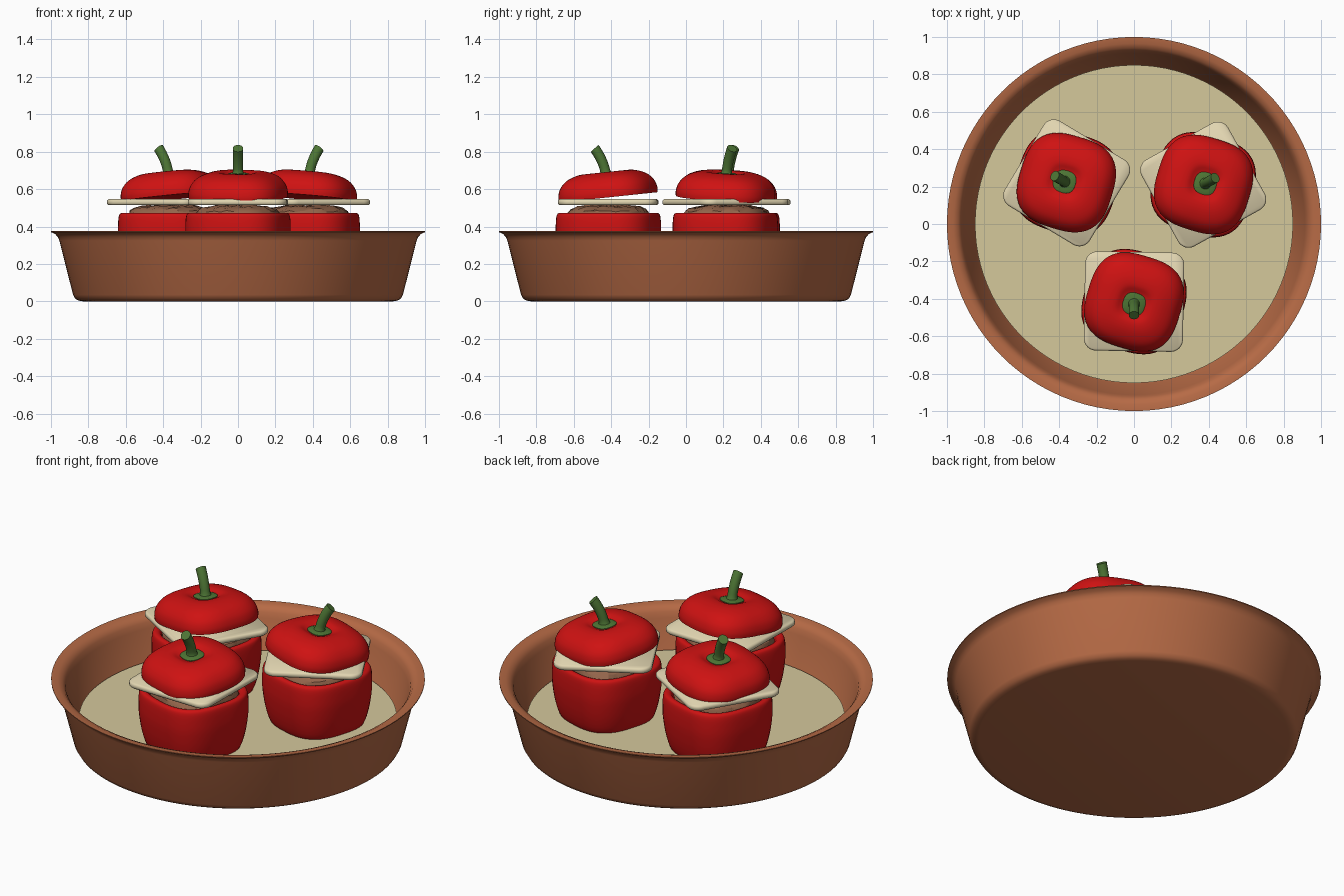
import bpy, bmesh, math, random
from mathutils import Vector, Matrix

if "Cube" in bpy.data.objects:
    bpy.data.objects.remove(bpy.data.objects["Cube"])

random.seed(4)


def material(name, rgb):
    m = bpy.data.materials.new(name)
    m.diffuse_color = (*rgb, 1)
    m.use_nodes = True
    m.node_tree.nodes["Principled BSDF"].inputs["Base Color"].default_value = m.diffuse_color
    return m


TERRACOTTA = material("terracotta", (0.47, 0.145, 0.06))
SAUCE = material("cream sauce", (0.66, 0.58, 0.33))
RED = material("pepper red", (0.62, 0.006, 0.006))
CHEESE = material("pale cheese", (0.76, 0.67, 0.44))
MEAT = material("brown filling", (0.29, 0.13, 0.07))
GREEN = material("stem green", (0.075, 0.18, 0.035))


def finish(name, bm, mat, matrix=Matrix(), angle=40):
    bmesh.ops.recalc_face_normals(bm, faces=bm.faces)
    me = bpy.data.meshes.new(name)
    bm.to_mesh(me)
    bm.free()
    me.materials.append(mat)
    ob = bpy.data.objects.new(name, me)
    bpy.context.collection.objects.link(ob)
    ob.matrix_world = matrix
    bpy.ops.object.select_all(action='DESELECT')
    ob.select_set(True)
    bpy.context.view_layer.objects.active = ob
    bpy.ops.object.shade_smooth_by_angle(angle=math.radians(angle))
    return ob


def skin(bm, rings):
    """Join consecutive rings; a ring of one vertex is a pole."""
    for a, b in zip(rings, rings[1:]):
        n = max(len(a), len(b))
        for i in range(n):
            j = (i + 1) % n
            if len(a) == 1:
                bm.faces.new((a[0], b[i], b[j]))
            elif len(b) == 1:
                bm.faces.new((a[i], a[j], b[0]))
            else:
                bm.faces.new((a[i], a[j], b[j], b[i]))


def lathe(name, profile, mat, matrix=Matrix(), n=64, power=2.0, jitter=0.0, angle=40):
    """Turn a profile of (radius, z) around z; power above 2 squares the section."""
    bm = bmesh.new()
    rings = []
    for r, z in profile:
        if r == 0:
            rings.append([bm.verts.new((0, 0, z))])
            continue
        ring = []
        for i in range(n):
            t = 2 * math.pi * i / n
            c, s = math.cos(t), math.sin(t)
            k = r * (abs(c) ** power + abs(s) ** power) ** (-1 / power)
            k += random.uniform(-jitter, jitter)
            ring.append(bm.verts.new((k * c, k * s, z + random.uniform(-jitter, jitter))))
        rings.append(ring)
    skin(bm, rings)
    return finish(name, bm, mat, matrix, angle)


def smooth_profile(pts, steps=4):
    """Catmull-Rom through the points."""
    out = []
    v = [Vector(p) for p in pts]
    for i in range(len(v) - 1):
        p0, p1, p2, p3 = v[max(i - 1, 0)], v[i], v[i + 1], v[min(i + 2, len(v) - 1)]
        for k in range(steps):
            t = k / steps
            q = 0.5 * (2 * p1 + (p2 - p0) * t + (2 * p0 - 5 * p1 + 4 * p2 - p3) * t * t
                       + (3 * p1 - p0 - 3 * p2 + p3) * t ** 3)
            out.append((max(q.x, 0), q.y))
    return out + [tuple(v[-1])]


def cheese_slice(name, matrix, half=0.265, corner=0.065, thick=0.032):
    bm = bmesh.new()
    rings = []
    for inset, z in ((0.008, 0), (0, 0.008), (0, thick - 0.008), (0.008, thick)):
        ring = []
        for q in range(4):
            for k in range(9):
                a = math.radians(90 * q + 90 * k / 8)
                cx = (half - corner) * (1 if q in (0, 3) else -1)
                cy = (half - corner) * (1 if q < 2 else -1)
                ring.append(bm.verts.new((cx + (corner - inset) * math.cos(a),
                                          cy + (corner - inset) * math.sin(a), z)))
        rings.append(ring)
    skin(bm, rings)
    bm.faces.new(rings[0])
    bm.faces.new(rings[-1])
    return finish(name, bm, CHEESE, matrix, 50)


def stem(name, matrix):
    """Bent tapered tube leaning to +x."""
    bm = bmesh.new()
    rings = []
    for i in range(11):
        t = i / 10
        tilt = 0.62 * t
        c = Vector((0.046 * t * t, 0, 0.11 + 0.158 * t))
        r = 0.026 + 0.016 * max(0, 1 - 4 * t) ** 2 + 0.002 * t
        rings.append([bm.verts.new(c + r * Vector((math.cos(a) * math.cos(tilt), math.sin(a),
                                                   -math.cos(a) * math.sin(tilt))))
                      for a in (2 * math.pi * k / 20 for k in range(20))])
    skin(bm, rings)
    bm.faces.new(rings[0])
    bm.faces.new(rings[-1])
    return finish(name, bm, GREEN, matrix)


# Baking dish and the sauce in it
lathe("dish", [(0, 0), (0.83, 0), (0.852, 0.004), (0.87, 0.014), (0.882, 0.035),
               (0.955, 0.325), (0.964, 0.345), (0.978, 0.36), (1.0, 0.37), (1.0, 0.375),
               (0.965, 0.373), (0.94, 0.362), (0.925, 0.342), (0.914, 0.31),
               (0.858, 0.12), (0.84, 0.09), (0.8, 0.08), (0, 0.08)], TERRACOTTA, n=96)
lathe("sauce", [(0, 0.09), (0.845, 0.09), (0.85, 0.15), (0, 0.15)], SAUCE, n=96)

BODY = smooth_profile([(0.19, 0.125), (0.228, 0.15), (0.252, 0.23), (0.266, 0.33), (0.268, 0.4),
                       (0.264, 0.455), (0.252, 0.472), (0.232, 0.47), (0.22, 0.45), (0.215, 0.4)])
LID = smooth_profile([(0.252, 0.0), (0.253, 0.03), (0.24, 0.07), (0.205, 0.108), (0.15, 0.131),
                      (0.1, 0.135), (0.065, 0.122), (0.03, 0.112)])
FILLING = [(0.222, 0.42), (0.222, 0.455), (0.21, 0.48), (0.19, 0.495), (0.16, 0.505),
           (0.12, 0.51), (0.08, 0.512), (0.04, 0.512), (0, 0.512)]

# Stuffed peppers: position, cheese turn, direction the lid leans
PEPPERS = [("left", -0.36, 0.22, -31, 150), ("right", 0.37, 0.21, 29, 30), ("front", 0, -0.415, -1, -90)]
for side, x, y, turn, lean in PEPPERS:
    place = Matrix.Translation((x, y, 0))
    square = Matrix.Rotation(math.radians(-17), 4, 'Z')
    lean_z = Matrix.Rotation(math.radians(lean), 4, 'Z')
    tip = lean_z @ Matrix.Rotation(math.radians(6), 4, 'Y') @ lean_z.inverted()
    top = Matrix.Translation((x, y, 0.556)) @ tip

    lathe(side + "_pepper_body", [(0, 0.125)] + BODY + [(0, 0.4)], RED, place @ square, power=2.8)
    lathe(side + "_filling", FILLING, MEAT, place @ square, n=40, power=2.5, jitter=0.006, angle=25)
    cheese_slice(side + "_cheese", Matrix.Translation((x, y, 0.514))
                 @ Matrix.Rotation(math.radians(turn), 4, 'Z'))
    lathe(side + "_pepper_lid", [(0, 0)] + LID + [(0, 0.112)], RED, top @ square, power=2.8)
    lathe(side + "_calyx", [(0, 0.1), (0.06, 0.11), (0.06, 0.124), (0.045, 0.13), (0, 0.13)],
          GREEN, top @ square, n=32, power=2.6)
    stem(side + "_stem", top @ lean_z)
